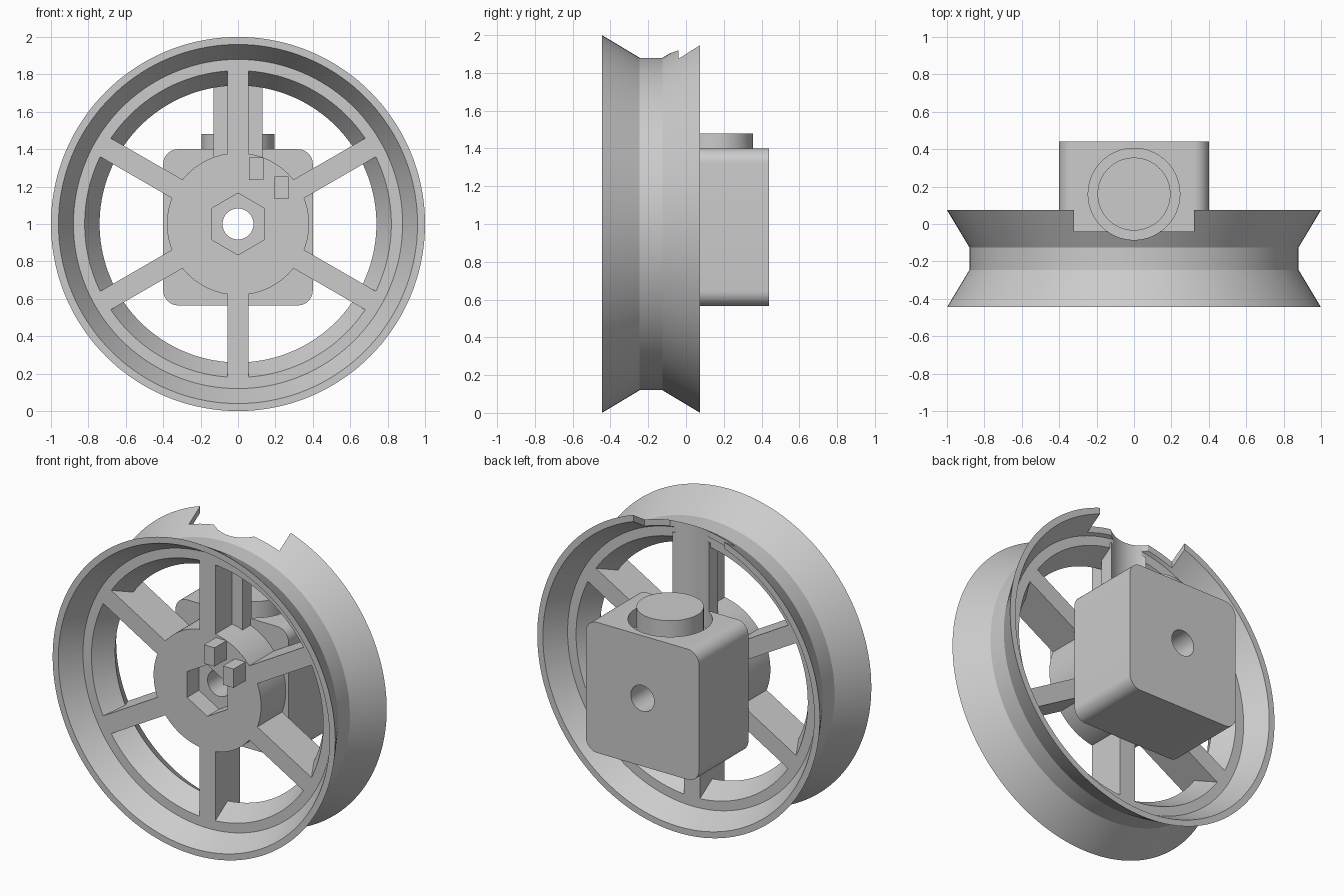
import bpy, bmesh
from math import radians, pi
from mathutils import Matrix, Vector

cube = bpy.data.objects.get("Cube")
if cube:
    bpy.data.objects.remove(cube, do_unlink=True)

grey = bpy.data.materials.new("plain_grey")
grey.use_nodes = True
grey.diffuse_color = (0.6, 0.6, 0.6, 1)
grey.node_tree.nodes["Principled BSDF"].inputs["Base Color"].default_value = (0.6, 0.6, 0.6, 1)

AXIS = 1.0              # height of the wheel axle
FRONT, BACK = -0.31, -0.06   # faces of spokes and hub
MID = (FRONT + BACK) / 2
TO_Y = Matrix.Rotation(pi / 2, 4, 'X')


def finish(name, bm):
    bmesh.ops.recalc_face_normals(bm, faces=bm.faces)
    mesh = bpy.data.meshes.new(name)
    bm.to_mesh(mesh)
    bm.free()
    mesh.materials.append(grey)
    ob = bpy.data.objects.new(name, mesh)
    bpy.context.collection.objects.link(ob)
    return ob


def box(name, x, y, z, turn=0.0):
    """Box between limits; turn spins it about the axle."""
    bm = bmesh.new()
    bmesh.ops.create_cube(bm, size=1)
    for v in bm.verts:
        v.co = Vector([a + (b - a) * (c + 0.5) for (a, b), c in zip((x, y, z), v.co)])
    centre = Vector((0, 0, AXIS))
    bmesh.ops.rotate(bm, verts=bm.verts, cent=centre, matrix=Matrix.Rotation(turn, 3, 'Y'))
    return finish(name, bm)


def cylinder(name, radius, start, end, centre, along_y=True, sides=96, spin=0.0):
    bm = bmesh.new()
    bmesh.ops.create_cone(bm, cap_ends=True, segments=sides, radius1=radius,
                          radius2=radius, depth=end - start)
    mid = (start + end) / 2
    turn = Matrix.Rotation(spin, 4, 'Z')
    if along_y:
        place = Matrix.Translation((centre[0], mid, centre[1])) @ TO_Y @ turn
    else:
        place = Matrix.Translation((centre[0], centre[1], mid)) @ turn
    bmesh.ops.transform(bm, matrix=place, verts=bm.verts)
    return finish(name, bm)


def cut(ob, cutters):
    for c in cutters:
        mod = ob.modifiers.new("cut", 'BOOLEAN')
        mod.object, mod.operation, mod.solver = c, 'DIFFERENCE', 'EXACT'
        bpy.context.view_layer.objects.active = ob
        bpy.ops.object.modifier_apply(modifier=mod.name)


# Wheel rim: half profile mirrored about its middle plane, then spun
half = [(0.74, 0), (0.82, 0.125), (0.88, 0.125), (0.96, 0.26), (1.0, 0.26), (0.88, 0.06)]
profile = [(r, MID + d) for r, d in half]
profile += [(r, MID - d) for r, d in reversed(half[1:])]
bm = bmesh.new()
ring = [bm.verts.new((r, y, AXIS)) for r, y in profile]
edges = [bm.edges.new((ring[i - 1], ring[i])) for i in range(len(ring))]
bmesh.ops.spin(bm, geom=ring + edges, cent=(0, 0, AXIS), axis=(0, 1, 0),
               angle=2 * pi, steps=144, use_merge=True)
bmesh.ops.remove_doubles(bm, verts=bm.verts, dist=0.0001)
rim = finish("wheel_rim", bm)

# Six spokes, hub and the thick backing of the top spoke
spokes = [box(f"spoke_{i + 1}", (-0.057, 0.057), (FRONT, BACK), (AXIS + 0.2, AXIS + 0.825),
              i * pi / 3) for i in range(6)]
hub = cylinder("hub", 0.38, FRONT, BACK, (0, AXIS))
backing = box("top_spoke_backing", (-0.13, 0.13), (-0.14, -0.04), (1.3, 1.84))

# Two pegs on the hub face
pegs = [box(f"peg_{i + 1}", (x, x + 0.075), (-0.43, FRONT + 0.01), (z, z + 0.12))
        for i, (x, z) in enumerate([(0.06, 1.235), (0.195, 1.135)])]

# Motor body with rounded long edges
body = box("motor_body", (-0.4, 0.4), (BACK, 0.44), (0.565, 1.4))
bm = bmesh.new()
bm.from_mesh(body.data)
long_edges = [e for e in bm.edges if abs(e.verts[0].co.y - e.verts[1].co.y) > 0.1]
bmesh.ops.bevel(bm, geom=long_edges, offset=0.08, segments=10, profile=0.5, affect='EDGES')
bm.to_mesh(body.data)
bm.free()

knob = cylinder("knob", 0.195, 1.2, 1.48, (0, 0.16), along_y=False)

# Cutters: knob clearance, back notch, axle hole, hexagon pocket
clearance = cylinder("clearance_cutter", 0.245, 1.28, 2.2, (0, 0.16), along_y=False)
notch = box("notch_cutter", (-0.32, 0.32), (-0.04, 0.3), (1.5, 2.2))
bore = cylinder("bore_cutter", 0.083, -0.6, 0.6, (0, AXIS), sides=48)
pocket = cylinder("pocket_cutter", 0.165, -0.6, -0.19, (0, AXIS), sides=6, spin=pi / 6)
# turn the pocket so that two corners point straight up and down
top = max(v.co.z for v in pocket.data.vertices) - AXIS
if top < 0.16:
    for v in pocket.data.vertices:
        x, z = v.co.x, v.co.z - AXIS
        v.co.x, v.co.z = z, AXIS - x

cut(rim, [notch, clearance])
cut(spokes[0], [clearance])
cut(backing, [clearance])
cut(hub, [clearance, bore, pocket])
cut(body, [clearance, bore])
for c in (clearance, notch, bore, pocket):
    bpy.data.objects.remove(c, do_unlink=True)

# Smooth the round parts, keep the edges crisp
bpy.ops.object.select_all(action='DESELECT')
for ob in [rim, hub, backing, body, knob] + spokes + pegs:
    ob.select_set(True)
bpy.context.view_layer.objects.active = rim
bpy.ops.object.shade_smooth_by_angle(angle=radians(25))
